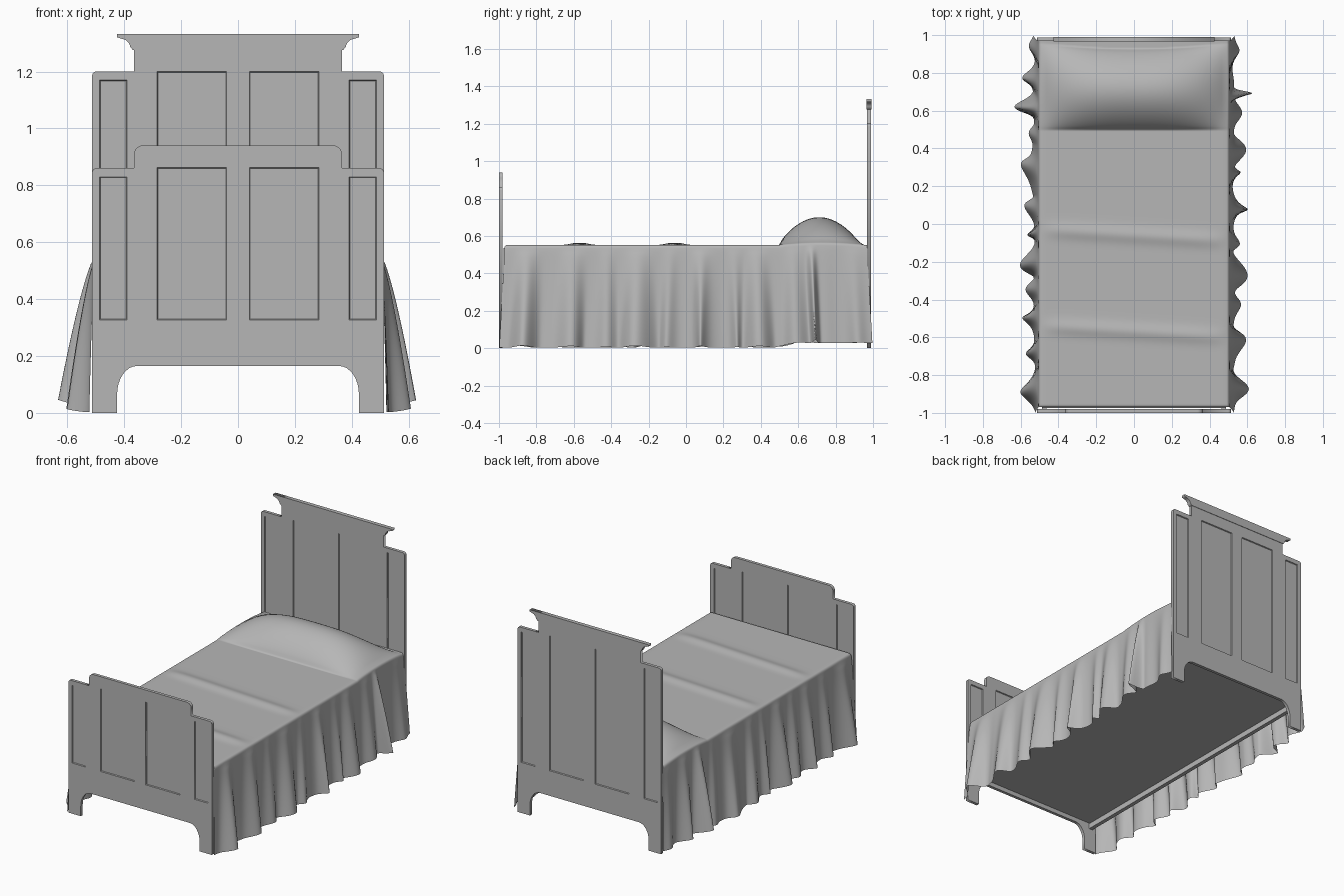
import bpy, math

if "Cube" in bpy.data.objects:
    bpy.data.objects.remove(bpy.data.objects["Cube"])

FRAME_T = 0.02
GREY = bpy.data.materials.new("dark_grey")
GREY.diffuse_color = (0.47, 0.47, 0.47, 1)
GREY.use_nodes = True
GREY.node_tree.nodes["Principled BSDF"].inputs["Base Color"].default_value = GREY.diffuse_color


def new_object(name, verts, faces, smooth=False):
    me = bpy.data.meshes.new(name)
    me.from_pydata(verts, [], faces)
    me.update()
    me.materials.append(GREY)
    ob = bpy.data.objects.new(name, me)
    bpy.context.collection.objects.link(ob)
    if smooth:
        for p in me.polygons:
            p.use_smooth = True
    return ob


def box(name, x0, x1, y0, y1, z0, z1):
    v = [(x, y, z) for x in (x0, x1) for y in (y0, y1) for z in (z0, z1)]
    f = [(0, 1, 3, 2), (4, 6, 7, 5), (0, 4, 5, 1), (2, 3, 7, 6), (0, 2, 6, 4), (1, 5, 7, 3)]
    return new_object(name, v, f)


def arc(cx, cz, rx, rz, a0, a1, n=8):
    """Points of an elliptical arc, angles in degrees."""
    out = []
    for i in range(n + 1):
        a = math.radians(a0 + (a1 - a0) * i / n)
        out.append((cx + rx * math.cos(a), cz + rz * math.sin(a)))
    return out


def slab(name, half, holes, y, thick):
    """Extrude a mirrored half outline (with rectangular holes) along y."""
    outline = half + [(-x, z) for x, z in reversed(half)]
    loops = [outline] + [[(a, c), (b, c), (b, d), (a, d)] for a, b, c, d in holes]
    cu = bpy.data.curves.new(name, 'CURVE')
    cu.dimensions = '2D'
    cu.fill_mode = 'BOTH'
    cu.extrude = thick / 2
    cu.materials.append(GREY)
    for loop in loops:
        sp = cu.splines.new('POLY')
        sp.points.add(len(loop) - 1)
        for p, (x, z) in zip(sp.points, loop):
            p.co = (x, z, 0, 1)
        sp.use_cyclic_u = True
    ob = bpy.data.objects.new(name, cu)
    bpy.context.collection.objects.link(ob)
    ob.rotation_euler = (math.pi / 2, 0, 0)
    ob.location.y = y
    bpy.ops.object.select_all(action='DESELECT')
    ob.select_set(True)
    bpy.context.view_layer.objects.active = ob
    bpy.ops.object.convert(target='MESH')
    return ob


def raised_panel(name, x0, x1, z0, z1, y):
    """Thin recessed panel with sloping margins on both faces."""
    b, rim, mid = 0.003, 0.0085, 0.0035
    v = []
    for inset, d in ((0, -rim), (b, -mid), (b, mid), (0, rim)):
        v += [(x0 + inset, y + d, z0 + inset), (x1 - inset, y + d, z0 + inset),
              (x1 - inset, y + d, z1 - inset), (x0 + inset, y + d, z1 - inset)]
    f = [(4, 5, 6, 7), (11, 10, 9, 8)]
    for k in (0, 8):
        f += [(k + i, k + (i + 1) % 4, k + 4 + (i + 1) % 4, k + 4 + i) for i in range(4)]
    new_object(name, v, f)


def panelled_board(name, y, side, top, r, centre_z1, side_z1):
    """Bed end: legs with an arch, stepped top, four recessed panels."""
    half = arc(0.355, 0.065, 0.07, 0.1, 90, 0) + [(0.425, 0), (0.513, 0)]
    half += arc(0.498, side - 0.015, 0.015, 0.015, 0, 90, 4) + [(0.365, side)]
    half += arc(0.365 - r, top - r, r, r, 0, 90, 6) if r else [(0.365, top)]
    holes = []
    for a, b, z1 in ((0.04, 0.285, centre_z1), (0.39, 0.487, side_z1)):
        holes += [(a, b, 0.327, z1), (-b, -a, 0.327, z1)]
    slab(name, half, holes, y, FRAME_T)
    for i, (a, b, c, d) in enumerate(holes):
        raised_panel(f"{name}_panel_{i + 1}", a, b, c, d, y)


# Footboard and headboard
panelled_board("footboard", -0.99, 0.86, 0.94, 0.03, 0.862, 0.83)
panelled_board("headboard", 0.978, 1.2, 1.29, 0, 1.2, 1.17)

# Cornice on the headboard
slab("cornice", [(0.37, 1.275), (0.375, 1.283)] + arc(0.412, 1.28, 0.034, 0.035, 170, 95, 6)
     + [(0.415, 1.317), (0.425, 1.32), (0.425, 1.332)], [], 0.978, 0.026)

# Side rails and mattress
for s, n in ((-1, "left"), (1, "right")):
    xs = sorted((s * 0.462, s * 0.488))
    box(f"{n}_rail", *xs, -0.982, 0.97, 0.155, 0.30)
box("mattress", -0.485, 0.485, -0.975, 0.955, 0.19, 0.535)

# Bedspread fold peaks: position along the bed, width, reach
FOLDS = {1: [(0.9, .045, .035), (0.67, .022, .105), (0.57, .04, .05), (0.38, .05, .065),
             (0.26, .04, .035), (0.08, .045, .08), (-0.08, .035, .035), (-0.26, .06, .075),
             (-0.42, .035, .045), (-0.61, .06, .065), (-0.85, .055, .08)],
         -1: [(0.92, .05, .03), (0.75, .05, .065), (0.61, .035, .11), (0.46, .03, .035),
              (0.29, .08, .07), (0.08, .045, .055), (-0.04, .03, .04), (-0.2, .05, .075),
              (-0.35, .035, .05), (-0.49, .045, .07), (-0.66, .045, .045), (-0.86, .055, .08)]}


def gauss(d, w):
    return math.exp(-(d / w) ** 2)


def top_height(x, y):
    """Flat top, two soft ridges and the dome over the pillow."""
    a = min(1, abs(x) / 0.49)
    u = (y - 0.5) / (0.425 + 0.03 * a * a)
    dome = math.sin(math.pi * u) ** 0.72 if 0 < u < 1 else 0
    z = 0.552 + 0.148 * dome * (0.1 + 0.9 * (1 - a ** 2.8))
    for c in (-0.06, -0.57):
        z += 0.011 * (1 - a ** 8) * gauss(y - c + 0.06 * x, 0.04)
    return z - 0.012 * gauss(y + 0.975, 0.008)


TOP_N, ROUND_N, SKIRT_N, ROWS = 18, 4, 22, 300


def half_row(side, v):
    """Points from next to the centre line out and down to the hem."""
    pts = [(side * 0.49 * i / TOP_N, v, top_height(0.49 * i / TOP_N * side, v))
           for i in range(1, TOP_N + 1)]
    z0 = pts[-1][2]
    for i in range(1, ROUND_N + 1):
        a = math.pi / 2 * i / ROUND_N
        pts.append((side * (0.49 + 0.015 * math.sin(a)), v, z0 - 0.018 * (1 - math.cos(a))))
    lump = max(h * gauss(v - c, w) for c, w, h in FOLDS[side])
    total = sum(h * gauss(v - c, w) for c, w, h in FOLDS[side])
    reach = 0.016 + 0.4 * lump + 0.6 * total + 0.004 * (1 + math.sin(v * 52 + side))
    head = min(1, max(0, (v - 0.42) / 0.2))
    hem = 0.002 + 1.2 * reach ** 2 + 0.025 * head * head * (3 - 2 * head)
    for j in range(1, SKIRT_N + 1):
        t = j / SKIRT_N
        x = 0.505 + reach * t ** 0.75
        y = v * (1 + 0.03 * t) + 0.018 * t * math.sin(v * 31 + side) * (1 - v * v)
        pts.append((side * x, y, z0 - 0.018 + (hem - z0 + 0.018) * t))
    return pts


# Bedspread
verts, faces = [], []
for r in range(ROWS + 1):
    v = -0.97 + 1.938 * r / ROWS
    verts += half_row(-1, v)[::-1] + [(0, v, top_height(0, v))] + half_row(1, v)
W = 2 * (TOP_N + ROUND_N + SKIRT_N) + 1
for r in range(ROWS):
    for c in range(W - 1):
        i = r * W + c
        faces.append((i, i + 1, i + W + 1, i + W))
new_object("bedspread", verts, faces, smooth=True)
